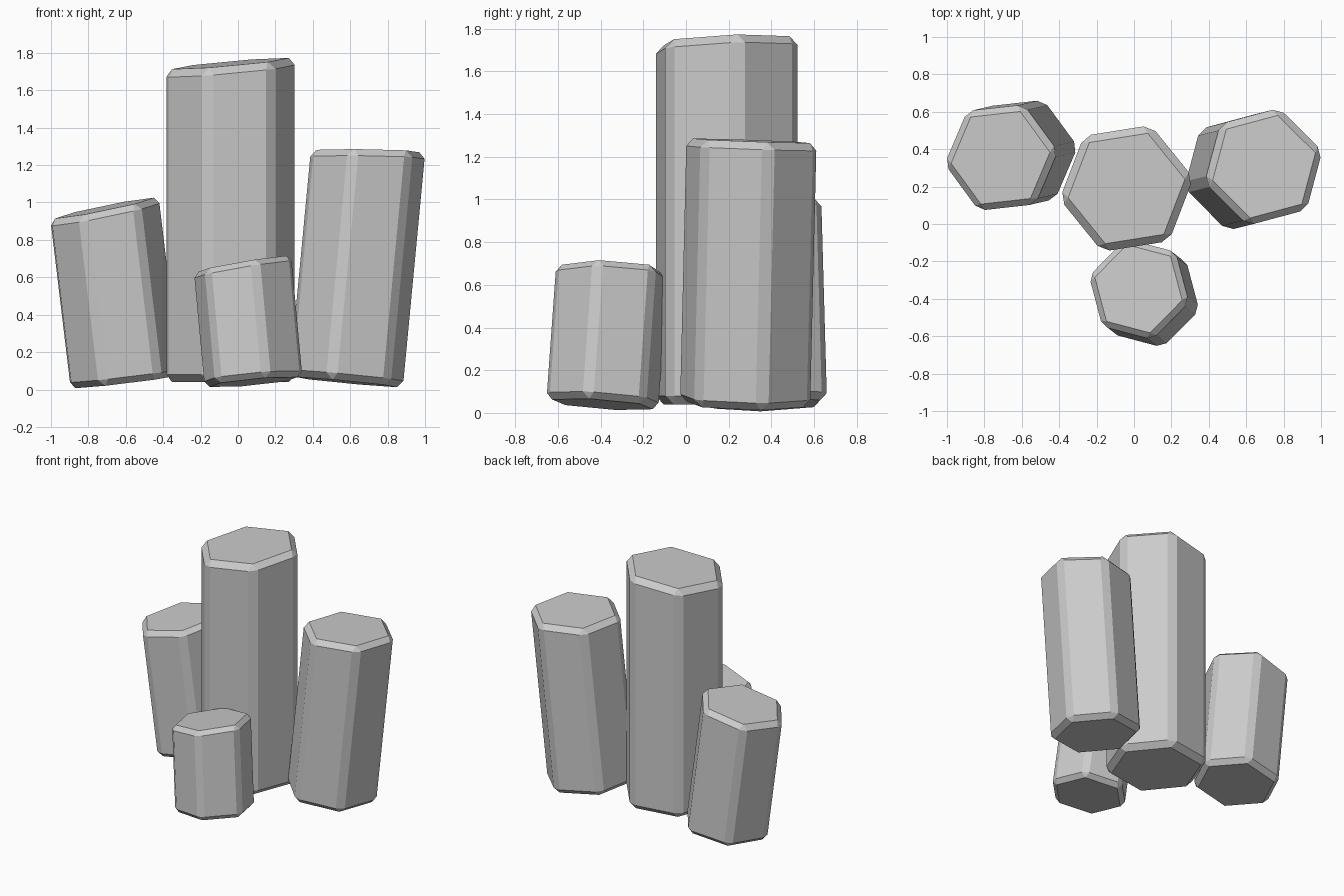
import bpy, bmesh
from math import cos, sin, radians
from mathutils import Vector

if "Cube" in bpy.data.objects:
    bpy.data.objects.remove(bpy.data.objects["Cube"])


def column(name, base, lean, radius, spin, top_z, slope):
    """Six-sided stone column: leaning axis, square-cut base, sloped top, chamfered edges.
    lean = x and y drift per unit height; slope = x and y gradient of the top face."""
    axis = Vector((lean[0], lean[1], 1)).normalized()
    turn = Vector((0, 0, 1)).rotation_difference(axis)
    centre = axis * ((top_z - base[2]) / axis.z)      # top centre, from the base
    normal = Vector((-slope[0], -slope[1], 1))
    bm = bmesh.new()
    low, high = [], []
    for i in range(6):
        a = radians(spin + 60 * i)
        p = turn @ Vector((radius * cos(a), radius * sin(a), 0))
        low.append(bm.verts.new(p))
        high.append(bm.verts.new(p + axis * (normal.dot(centre - p) / normal.dot(axis))))
    bm.faces.new(low[::-1])
    bm.faces.new(high)
    for i in range(6):
        j = (i + 1) % 6
        bm.faces.new((low[i], low[j], high[j], high[i]))
    mesh = bpy.data.meshes.new(name)
    bm.to_mesh(mesh)
    bm.free()
    obj = bpy.data.objects.new(name, mesh)
    obj.location = base
    bpy.context.collection.objects.link(obj)
    bevel = obj.modifiers.new("chamfer", 'BEVEL')
    bevel.width = radius * 0.11
    bevel.segments = 1
    bevel.limit_method = 'NONE'


# Tall upright column and three shorter ones leaning outwards or inwards around it
column("tall_column", (-0.04, 0.19, 0.04), (0, 0), 0.362, 9, 1.743, (0.09, 0.04))
column("left_column", (-0.602, 0.38, 0.04), (-0.12, -0.028), 0.31, 6.5, 0.97, (0.205, 0.05))
column("right_column", (0.578, 0.277, 0.04), (0.095, 0.024), 0.325, 15, 1.275, (-0.015, -0.035))
column("front_column", (0.083, -0.392, 0.04), (-0.093, 0.072), 0.28, 45, 0.673, (0.17, -0.045))
